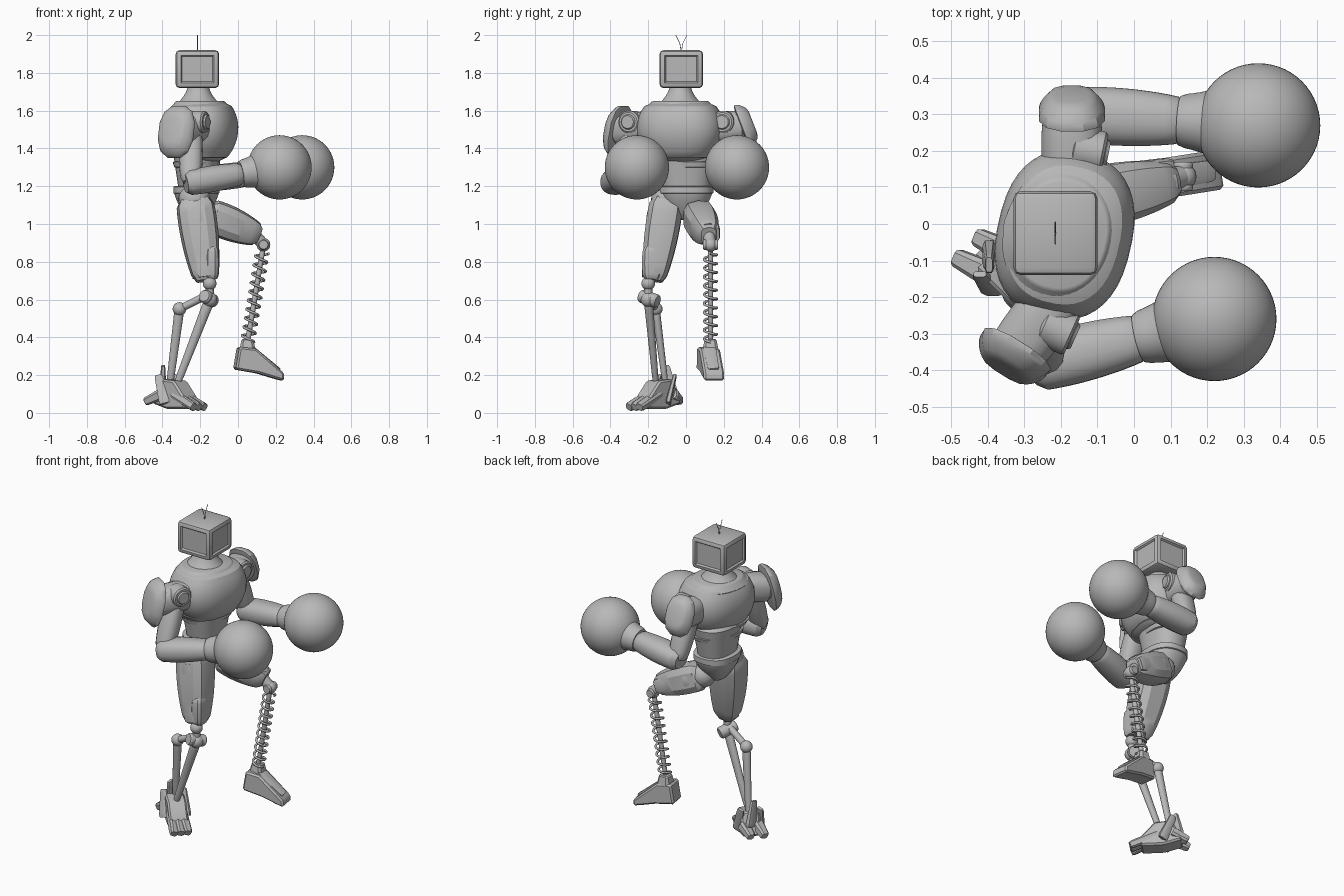
import bpy
import bmesh
import math
from mathutils import Matrix, Vector

cube = bpy.data.objects.get("Cube")
if cube:
    bpy.data.objects.remove(cube, do_unlink=True)

metal = bpy.data.materials.new("plain grey")
metal.use_nodes = True
metal.diffuse_color = (0.48, 0.48, 0.48, 1)
metal.node_tree.nodes["Principled BSDF"].inputs["Base Color"].default_value = metal.diffuse_color

ACROSS = Vector((0, 1, 0))
UP = Vector((0, 0, 1))
TWISTED = Vector((0.23, 1, 0)).normalized()


def finish(name, bm, place=Matrix(), bevel=0):
    """Turn a bmesh into a smooth object with sharp corners kept."""
    bmesh.ops.recalc_face_normals(bm, faces=bm.faces)
    if bevel:
        bmesh.ops.bevel(bm, geom=bm.edges[:], offset=bevel, segments=1, affect='EDGES', clamp_overlap=True)
    bm.transform(place)
    mesh = bpy.data.meshes.new(name)
    bm.to_mesh(mesh)
    bm.free()
    mesh.shade_smooth()
    mesh.set_sharp_from_angle(angle=math.radians(30))
    mesh.materials.append(metal)
    bpy.context.collection.objects.link(bpy.data.objects.new(name, mesh))


def limb(name, a, b, start, end=None, bulge=0, flat=1, sides=20, power=2, cap=0.85, side=ACROSS):
    """Rounded or boxy tapering solid from a to b.

    start and end are half widths along side, bulge swells the middle,
    flat scales the other direction, cap shrinks the two ends."""
    a, b = Vector(a), Vector(b)
    end = start if end is None else end
    along = b - a
    z = along.normalized()
    x = (side - z * side.dot(z)).normalized()
    y = z.cross(x)
    steps = 12
    bm = bmesh.new()
    rings = []
    for k in range(steps + 1):
        t = k / steps
        radius = start + (end - start) * t + bulge * max(0, math.sin(math.pi * t)) ** 0.6
        if k in (0, steps):
            radius *= cap
        ring = []
        for i in range(sides):
            angle = math.tau * (i + 0.5) / sides
            c, s = math.cos(angle), math.sin(angle)
            u = math.copysign(abs(c) ** (2 / power), c) * radius
            v = math.copysign(abs(s) ** (2 / power), s) * radius * flat
            ring.append(bm.verts.new(a + along * t + x * u + y * v))
        rings.append(ring)
    for low, high in zip(rings, rings[1:]):
        for i in range(sides):
            j = (i + 1) % sides
            bm.faces.new((low[i], low[j], high[j], high[i]))
    bm.faces.new(rings[0])
    bm.faces.new(rings[-1])
    finish(name, bm)


def column(name, x, y, bottom, top, start, end=None, **shape):
    limb(name, (x, y, bottom), (x, y, top), start, end, **shape)


def ball(name, centre, radius, segments=24):
    bm = bmesh.new()
    bmesh.ops.create_uvsphere(bm, u_segments=segments, v_segments=segments // 2, radius=radius)
    finish(name, bm, Matrix.Translation(centre))


def slab(name, outline, width, place):
    """Extrude a side outline of (forward, up) points across a width."""
    bm = bmesh.new()
    face = bm.faces.new([bm.verts.new((x, -width / 2, z)) for x, z in outline])
    made = bmesh.ops.extrude_face_region(bm, geom=[face])["geom"]
    moved = [item for item in made if isinstance(item, bmesh.types.BMVert)]
    bmesh.ops.translate(bm, vec=ACROSS * width, verts=moved)
    finish(name, bm, place, 0.01)


def wire(name, points, radius):
    curve = bpy.data.curves.new(name, 'CURVE')
    curve.dimensions = '3D'
    curve.bevel_depth = radius
    curve.bevel_resolution = 1
    curve.use_fill_caps = True
    spline = curve.splines.new('POLY')
    spline.points.add(len(points) - 1)
    for target, point in zip(spline.points, points):
        target.co = (*point, 1)
    curve.materials.append(metal)
    bpy.context.collection.objects.link(bpy.data.objects.new(name, curve))


def turned(x, y, degrees):
    return Matrix.Translation((x, y, 0)) @ Matrix.Rotation(math.radians(degrees), 4, 'Z')


# Head: bevelled box with a recessed panel on each side, and two thin antennas
head = Vector((-0.215, -0.025, 1.82))
bm = bmesh.new()
bmesh.ops.create_cube(bm, size=1, matrix=Matrix.Diagonal((0.23, 0.23, 0.2, 1)))
bmesh.ops.bevel(bm, geom=bm.edges[:], offset=0.02, segments=2, profile=0.5, affect='EDGES')
panels = [f for f in bm.faces if f.calc_area() > 0.02 and abs(f.normal.z) < 0.5]
bmesh.ops.inset_individual(bm, faces=panels, thickness=0.01, depth=0)
bmesh.ops.inset_individual(bm, faces=panels, thickness=0.01, depth=-0.01)
finish("head", bm, Matrix.Translation(head))
for label, lean in (("right", -0.03), ("left", 0.03)):
    path = [head + UP * (0.09 + 0.09 * t) + ACROSS * lean * t * t for t in (0, 0.5, 1)]
    wire(label + "_antenna", path, 0.002)

# Torso, turned a little to one side
column("neck", -0.21, -0.03, 1.61, 1.74, 0.15, 0.06, bulge=-0.025, sides=32, cap=1)
column("chest", -0.19, -0.03, 1.33, 1.65, 0.12, 0.15, bulge=0.095, flat=0.8, sides=40, power=2.4, side=TWISTED)
column("chest_lower_rim", -0.2, -0.03, 1.35, 1.38, 0.17, 0.19, flat=0.8, sides=40, power=2.4, cap=0.97, side=TWISTED)
column("collar", -0.2, -0.03, 1.61, 1.65, 0.19, 0.15, flat=0.84, sides=40, power=2.2, cap=0.97, side=TWISTED)
column("abdomen", -0.22, 0, 1.15, 1.4, 0.12, 0.17, flat=0.75, sides=32, power=2.3)
column("waist_band", -0.22, 0, 1.3, 1.33, 0.155, 0.165, flat=0.73, sides=32, power=2.3, cap=0.97, side=TWISTED)
column("pelvis", -0.22, 0, 1.02, 1.18, 0.04, 0.14, bulge=0.02, flat=0.85, sides=24, power=2.4)
column("belt", -0.22, 0, 1.16, 1.2, 0.145, flat=0.84, sides=32, power=2.4, cap=0.95)

# Arms: shoulder, hub, pad, upper arm, forearm and round glove
arms = {
    "right": dict(hub=(-0.25, -0.27, 1.54), face=(0.9, -0.4, 0), pad=(-0.33, -0.36, 1.49), out=(-0.5, -0.8, 0.2),
                  tall=0.14, elbow=(-0.25, -0.38, 1.22), glove=(0.22, -0.26, 1.3)),
    "left": dict(hub=(-0.17, 0.21, 1.54), face=(1, -0.2, 0), pad=(-0.17, 0.31, 1.52), out=(0, 0.9, 0.35),
                 tall=0.12, elbow=(-0.15, 0.3, 1.24), glove=(0.34, 0.27, 1.3)),
}
for label, points in arms.items():
    tall = points.pop("tall")
    hub, face, pad, out, elbow, glove = (Vector(p) for p in points.values())
    wrist = elbow.lerp(glove, 0.6)
    limb(label + "_shoulder", hub - out * 0.1, pad, 0.075, bulge=0.01, sides=16, power=2.6, side=UP)
    limb(label + "_shoulder_hub", hub, hub + face * 0.09, 0.06, sides=24)
    limb(label + "_shoulder_cap", hub, hub + face * 0.1, 0.04, sides=24)
    limb(label + "_shoulder_pad", pad - out * 0.02, pad + out * 0.05, tall, tall * 0.6,
         bulge=tall * 0.15, flat=0.75, sides=12, power=2.5, side=UP)
    limb(label + "_upper_arm", hub - UP * 0.04, elbow, 0.05, 0.045, bulge=0.01, flat=1.1, sides=14, power=2.4)
    limb(label + "_forearm", elbow.lerp(wrist, -0.1), wrist, 0.07, 0.058, bulge=0.015, flat=0.88, power=2.3, cap=0.8)
    limb(label + "_glove_cuff", wrist.lerp(glove, -0.1), glove, 0.075, 0.15, bulge=-0.015, sides=32, cap=0.9)
    ball(label + "_glove", glove, 0.17, 56)

# Thighs: faceted armour with raised panels and ridges
thighs = {
    "right": ((-0.23, -0.1, 1.13), (-0.17, -0.17, 0.7), -ACROSS, 0.085),
    "left": ((-0.16, 0.06, 1.05), (0.11, 0.12, 0.94), ACROSS, 0.075),
}
for label, (hip, knee, outward, size) in thighs.items():
    hip, knee = Vector(hip), Vector(knee)
    ball(label + "_hip", hip, size)
    limb(label + "_thigh", hip, knee, size, size * 0.65, bulge=0.02, flat=1.1, sides=10, power=3)
    upper, lower = hip.lerp(knee, 0.15), hip.lerp(knee, 0.95)
    limb(label + "_thigh_panel", upper + outward * size * 0.9, lower + outward * size * 0.6,
         0.02, flat=2.2, sides=8, power=4)
    forward = (knee - hip).cross(ACROSS).normalized() * size
    for place, sign in (("front", 1), ("rear", -1)):
        limb(f"{label}_thigh_{place}_ridge", upper + forward * sign, lower + forward * sign * 0.7,
             0.04, 0.025, flat=0.4, sides=8, power=4)
limb("right_knee_guard", (-0.14, -0.18, 0.88), (-0.14, -0.18, 0.71), 0.045, bulge=0.01, flat=0.75, sides=10, power=3)

# Standing shin: knee joint and linked rods
knee = Vector((-0.15, -0.2, 0.6))
link = Vector((-0.31, -0.16, 0.55))
ball("right_knee_ball", knee + UP * 0.085, 0.036)
limb("right_knee_post", knee + UP * 0.09, knee, 0.022)
limb("right_knee_axle", (-0.18, -0.24, 0.62), (-0.13, -0.15, 0.59), 0.036, side=UP)
ball("right_knee_cap", knee, 0.04)
ball("right_link_joint", link, 0.036)
limb("right_link_rod", knee + UP * 0.03, link, 0.02)
limb("right_front_rod", knee, (-0.32, -0.16, 0.16), 0.024, 0.016, flat=1.2)
limb("right_rear_rod", link, (-0.36, -0.11, 0.16), 0.022, 0.016, flat=1.2)

# Standing foot: ankle block, splayed toes, heel spurs and guards
foot = turned(-0.34, -0.14, -45)


def foot_piece(name, a, b, start, end, flat):
    limb(name, foot @ Vector(a), foot @ Vector(b), start, end, flat=flat, sides=8, power=3.5)


slab("right_foot", [(-0.11, 0.05), (-0.05, 0.18), (0.05, 0.17), (0.13, 0.08), (0.13, 0.02), (0, 0.02)], 0.11, foot)
for label, spread in (("inner", 0.04), ("middle", 0), ("outer", -0.04)):
    foot_piece(f"right_{label}_toe", (0.03, spread * 0.7, 0.1), (0.19, spread, 0.03), 0.03, 0.025, 0.9)
    if spread:
        foot_piece(f"right_{label}_heel_spur", (-0.05, spread, 0.1), (-0.14, spread - 0.03, 0.06), 0.035, 0.025, 0.9)
        foot_piece(f"right_{label}_guard", (0, spread * 1.6, 0.05), (-0.06, spread * 1.4, 0.2), 0.015, 0.01, 2.2)
foot_piece("right_heel_guard", (-0.08, 0, 0.1), (-0.06, -0.02, 0.25), 0.045, 0.025, 0.45)

# Raised shin: hinge, coil spring and core
hinge = Vector((0.135, 0.13, 0.89))
ankle = Vector((0.05, 0.13, 0.37))
ball("left_knee_ball", hinge, 0.036)
limb("left_knee_axle", hinge - ACROSS * 0.04, hinge + ACROSS * 0.04, 0.027, side=UP)
limb("left_knee_bracket", (0.09, 0.12, 0.94), hinge, 0.032)
limb("spring_core", hinge, ankle, 0.014)
normal = (ankle - hinge).normalized().cross(ACROSS)
turns, steps = 10, 18
coil = []
for i in range(turns * steps + 1):
    angle = math.tau * i / steps
    offset = normal * math.cos(angle) + ACROSS * math.sin(angle)
    coil.append(hinge.lerp(ankle, 0.08 + 0.9 * i / (turns * steps)) + offset * 0.034)
wire("coil_spring", coil, 0.007)

# Raised foot: wedge shoe with a ridge on top
shoe = turned(0.05, 0.12, 9)
slab("left_foot", [(-0.07, 0.23), (-0.05, 0.35), (0.04, 0.34), (0.19, 0.21), (0.19, 0.17), (0.15, 0.18), (0.05, 0.21)], 0.11, shoe)
limb("left_ankle", ankle - UP * 0.04, ankle + UP * 0.02, 0.045, 0.032, sides=8, power=4)
limb("left_foot_ridge", shoe @ Vector((0.02, 0, 0.35)), shoe @ Vector((0.17, 0, 0.23)), 0.035, 0.03, flat=0.3, sides=8, power=4)
